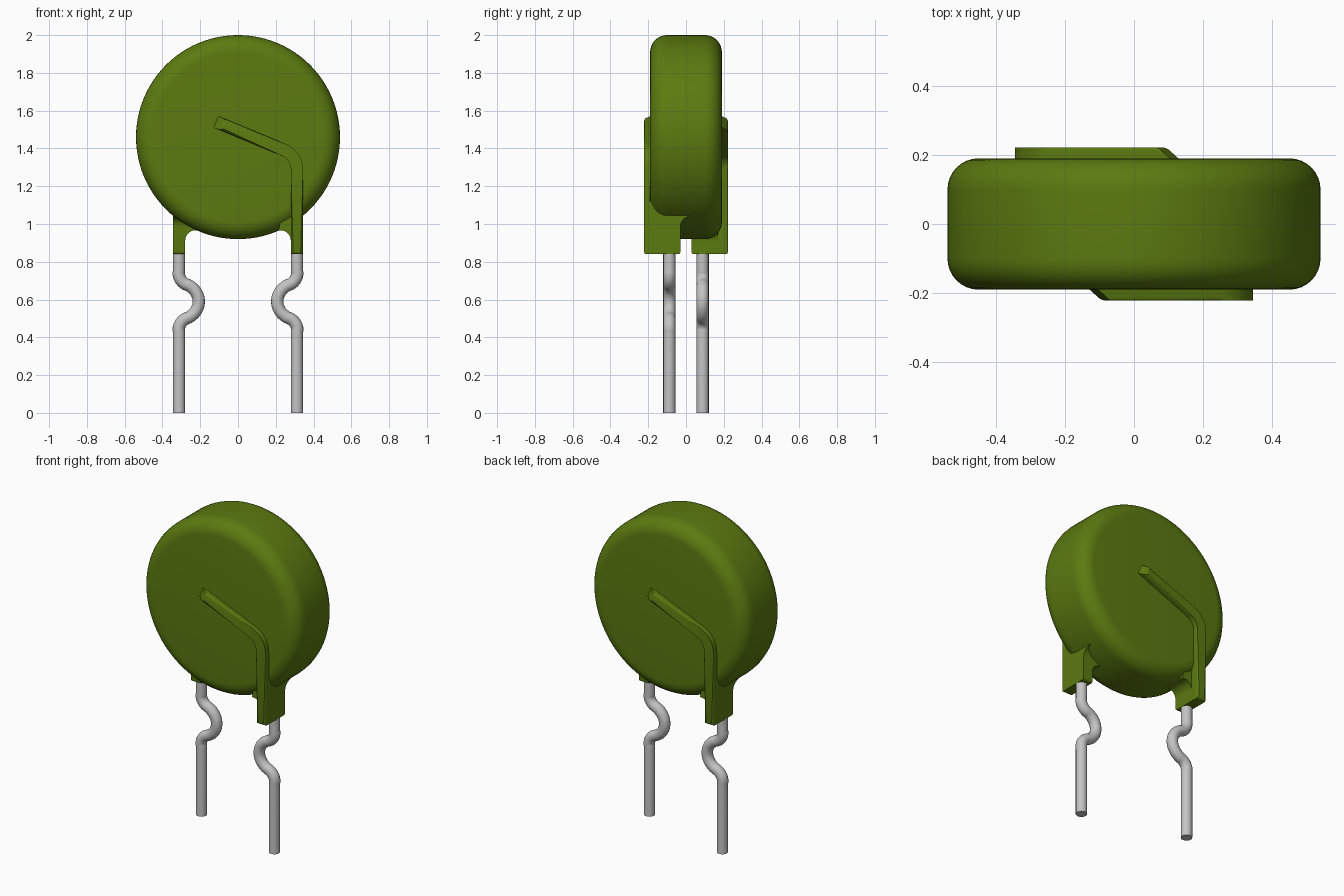
import bpy, bmesh, math
from mathutils import Vector

cube = bpy.data.objects.get("Cube")
if cube:
    bpy.data.objects.remove(cube, do_unlink=True)


def material(name, rgb, rough):
    m = bpy.data.materials.new(name)
    m.use_nodes = True
    m.diffuse_color = (*rgb, 1)
    bsdf = m.node_tree.nodes["Principled BSDF"]
    bsdf.inputs["Base Color"].default_value = (*rgb, 1)
    bsdf.inputs["Roughness"].default_value = rough
    return m


GREEN = material("olive green coating", (0.105, 0.195, 0.005), 0.5)
METAL = material("tinned grey wire", (0.55, 0.55, 0.55), 0.5)


def finish(bm, name, mat, angle=35):
    bmesh.ops.recalc_face_normals(bm, faces=bm.faces)
    me = bpy.data.meshes.new(name)
    bm.to_mesh(me)
    bm.free()
    me.materials.append(mat)
    ob = bpy.data.objects.new(name, me)
    bpy.context.collection.objects.link(ob)
    smooth(ob, angle)
    return ob


def smooth(ob, angle):
    bpy.ops.object.select_all(action='DESELECT')
    ob.select_set(True)
    bpy.context.view_layer.objects.active = ob
    bpy.ops.object.shade_smooth_by_angle(angle=math.radians(angle))


def arc(cx, cy, r, a0, a1, n=8):
    return [(cx + r * math.cos(math.radians(a0 + (a1 - a0) * i / n)),
             cy + r * math.sin(math.radians(a0 + (a1 - a0) * i / n)))
            for i in range(n + 1)]


def prism(bm, front, back):
    """Closed solid between two matching outlines; returns the front face."""
    a = [bm.verts.new(p) for p in front]
    b = [bm.verts.new(p) for p in back]
    face = bm.faces.new(a)
    bm.faces.new(b[::-1])
    for i in range(len(a)):
        j = (i + 1) % len(a)
        bm.faces.new((a[i], b[i], b[j], a[j]))
    return face


# Round body: rounded profile spun around the y axis
R, D, F, CZ = 0.54, 0.19, 0.09, 1.46
profile = ([(0, -D)] + arc(R - F, -D + F, F, -90, 0)
           + arc(R - F, D - F, F, 0, 90) + [(0, D)])
bm = bmesh.new()
verts = [bm.verts.new((r, y, CZ)) for r, y in profile]
edges = [bm.edges.new(p) for p in zip(verts, verts[1:])]
bmesh.ops.spin(bm, geom=verts + edges, cent=(0, 0, CZ), axis=(0, 1, 0),
               angle=2 * math.pi, steps=96, use_duplicate=False)
bmesh.ops.remove_doubles(bm, verts=bm.verts, dist=1e-5)
finish(bm, "disc_body", GREEN)

# Centre line of the coated wire: up the leg, round the bend, to the middle
LX, HW, TOP, INNER = 0.312, 0.0325, 0.222, 0.03
TILT = 67.5
centre = [(LX, 0.84)] + arc(LX - 0.11, 1.29, 0.11, 0, TILT, 10)
along = Vector((-math.sin(math.radians(TILT)), math.cos(math.radians(TILT))))
bend_end = Vector(centre[-1])
centre.append(tuple(bend_end + along * 0.355))


def outline(end_extra, grow=0.0):
    """Offset the centre line to both sides, lengthening its upper end."""
    pts = [Vector(p) for p in centre]
    pts[-1] = pts[-1] + along * end_extra
    left, right = [], []
    for i, p in enumerate(pts):
        t = (pts[min(i + 1, len(pts) - 1)] - pts[max(i - 1, 0)]).normalized()
        if i == 1:
            t = Vector((0, 1))
        if i == len(pts) - 2:
            t = along
        n = Vector((-t.y, t.x)) * (HW + grow)
        left.append(p + n)
        right.append(p - n)
    return left + right[::-1]


def lead_side(s, side):
    """One coated leg with its wire; s = -1 turns it half way round z."""
    def P(x, y, z):
        return (s * x, s * y, z)

    # Raised ridge and leg block, with softened front edges
    bm = bmesh.new()
    face = prism(bm, [P(p.x, -TOP, p.y) for p in outline(0.0)],
                 [P(p.x, -D, p.y) for p in outline(0.035)])
    bmesh.ops.bevel(bm, geom=list(face.edges), offset=0.013, segments=4,
                    profile=0.5, affect='EDGES', clamp_overlap=True)
    finish(bm, side + "_wire_ridge", GREEN)

    bm = bmesh.new()
    leg = [(LX - HW, 0.84), (LX + HW, 0.84), (LX + HW, 1.12), (LX - HW, 1.12)]
    prism(bm, [P(x, -D, z) for x, z in leg], [P(x, -INNER, z) for x, z in leg])
    low = [e for e in bm.edges
           if all(abs(v.co.z - 0.84) < 1e-4 and abs(abs(v.co.y) - INNER) < 1e-4
                  for v in e.verts)]
    bmesh.ops.bevel(bm, geom=low, offset=0.012, segments=3, profile=0.5,
                    affect='EDGES')
    finish(bm, side + "_leg_block", GREEN)

    # Concave webs that blend the block into the rim
    bm = bmesh.new()
    x0 = LX - HW
    web = arc(x0 - 0.055, 0.912, 0.055, 0, 100) + [(x0 - 0.05, 1.05), (x0, 1.1)]
    prism(bm, [P(x, -0.17, z) for x, z in web],
          [P(x, -INNER, z) for x, z in web])
    finish(bm, side + "_inner_web", GREEN)
    bm = bmesh.new()
    web = arc(-INNER + 0.055, 0.985, 0.055, 180, 90) + [(0.025, 1.09), (-INNER, 1.09)]
    prism(bm, [P(x0, y, z) for y, z in web],
          [P(x0 + 2 * HW, y, z) for y, z in web])
    finish(bm, side + "_rear_web", GREEN)

    # Bare wire with its kink, symmetric about z = 0.59
    half = [(LX, 0.725), (0.29, 0.69), (0.25, 0.668), (0.22, 0.635)]
    path = ([(LX, 0.9), (LX, 0.76)] + half + [(0.208, 0.59)]
            + [(x, 1.18 - z) for x, z in half[::-1]] + [(LX, 0.42), (LX, 0)])
    cu = bpy.data.curves.new(side + "_wire", 'CURVE')
    cu.dimensions = '3D'
    cu.bevel_depth = 0.0325
    cu.bevel_resolution = 6
    cu.resolution_u = 6
    cu.use_fill_caps = True
    sp = cu.splines.new('BEZIER')
    sp.bezier_points.add(len(path) - 1)
    for bp, (x, z) in zip(sp.bezier_points, path):
        bp.co = P(x, -0.088, z)
        bp.handle_left_type = bp.handle_right_type = 'AUTO'
    for bp in (sp.bezier_points[0], sp.bezier_points[1],
               sp.bezier_points[-2], sp.bezier_points[-1]):
        bp.handle_left_type = bp.handle_right_type = 'VECTOR'
    cu.materials.append(METAL)
    ob = bpy.data.objects.new(side + "_wire", cu)
    bpy.context.collection.objects.link(ob)
    bpy.ops.object.select_all(action='DESELECT')
    ob.select_set(True)
    bpy.context.view_layer.objects.active = ob
    bpy.ops.object.convert(target='MESH')
    smooth(bpy.context.view_layer.objects.active, 40)


lead_side(1, "front")
lead_side(-1, "back")
